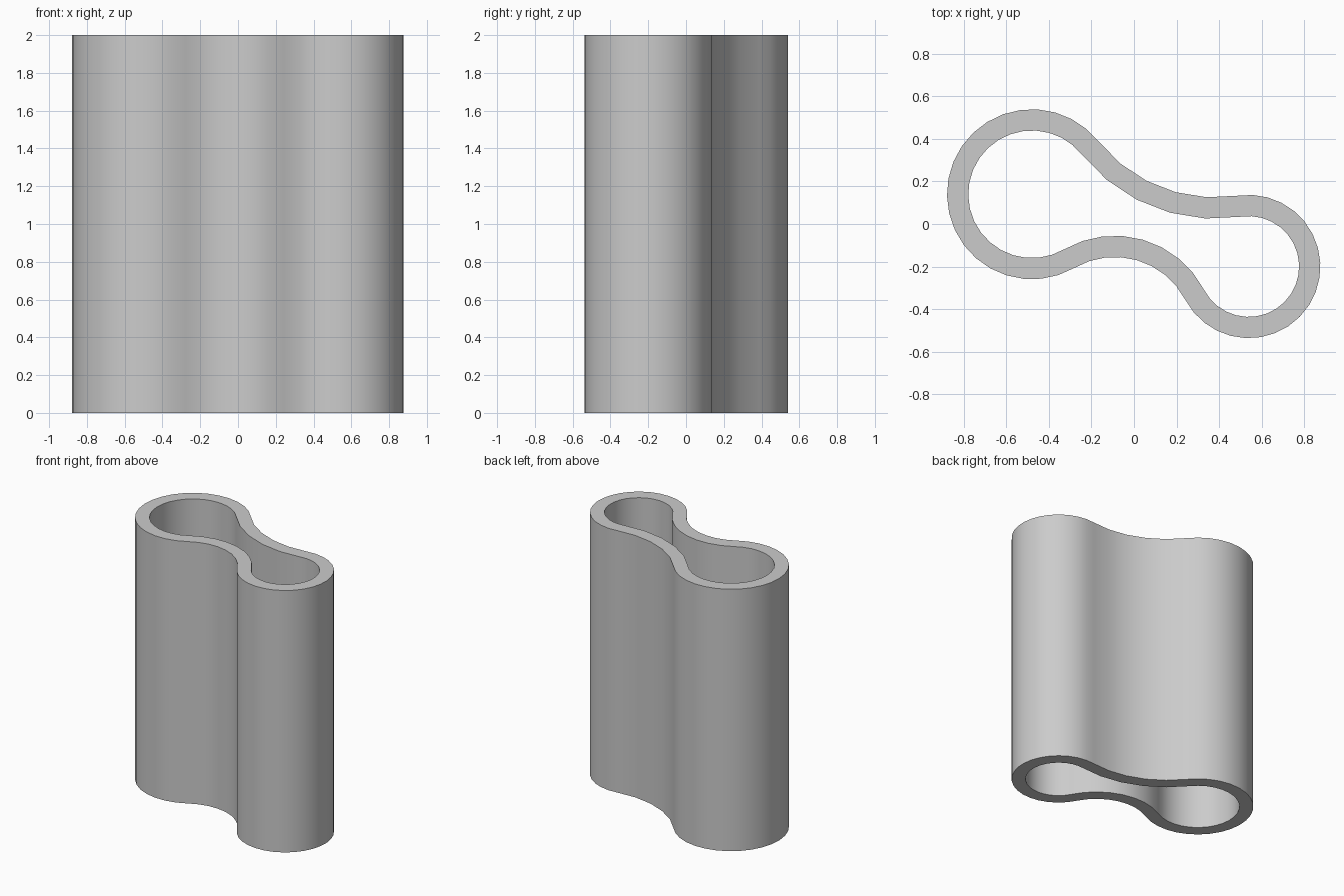
import bpy, bmesh, math
from mathutils import Vector

cube = bpy.data.objects.get("Cube")
if cube:
    bpy.data.objects.remove(cube, do_unlink=True)

HEIGHT, WALL, STEP = 2.0, 0.10, math.radians(12)
big, big_r = Vector((-0.48, 0.14)), 0.40
small, small_r = Vector((0.54, -0.20)), 0.337


def tangent_centre(radius, side):
    """Centre of a fillet circle touching both lobes from outside."""
    a, b = big_r + radius, small_r + radius
    axis = small - big
    d = axis.length
    axis.normalize()
    along = (a * a - b * b + d * d) / (2 * d)
    across = math.sqrt(a * a - along * along)
    return big + axis * along + Vector((-axis.y, axis.x)) * across * side


def arc(centre, radius, start, end, turn):
    """Outer and inner wall points along one arc; turn is 1 or -1."""
    a = math.atan2(start.y - centre.y, start.x - centre.x)
    b = math.atan2(end.y - centre.y, end.x - centre.x)
    sweep = ((b - a) * turn) % math.tau
    n = max(2, round(sweep / STEP))
    points = []
    for i in range(n):
        t = a + turn * sweep * i / n
        ray = Vector((math.cos(t), math.sin(t)))
        points.append((centre + ray * radius, centre + ray * (radius - turn * WALL)))
    return points


# Closed wall profile: two round lobes joined by two tangent fillets
upper_r, lower_r = 0.70, 0.375
upper = tangent_centre(upper_r, 1)
lower = tangent_centre(lower_r, -1)
profile = (arc(small, small_r, lower, upper, 1)
           + arc(upper, upper_r, small, big, -1)
           + arc(big, big_r, upper, lower, 1)
           + arc(lower, lower_r, big, small, -1))

# Open tube: outer wall, top rim, inner wall, bottom rim
bm = bmesh.new()
loops = []
for outer, inner in profile:
    loops.append([bm.verts.new((p.x, p.y, z)) for p, z in
                  ((outer, 0), (outer, HEIGHT), (inner, HEIGHT), (inner, 0))])
for i, here in enumerate(loops):
    after = loops[(i + 1) % len(loops)]
    for k in range(4):
        j = (k + 1) % 4
        bm.faces.new((here[k], after[k], after[j], here[j]))
bmesh.ops.recalc_face_normals(bm, faces=bm.faces[:])
mesh = bpy.data.meshes.new("tube_wall")
bm.to_mesh(mesh)
bm.free()

tube = bpy.data.objects.new("tube_wall", mesh)
bpy.context.collection.objects.link(tube)

# Plain grey
grey = bpy.data.materials.new("plain_grey")
grey.use_nodes = True
colour = (0.6, 0.6, 0.6, 1)
grey.diffuse_color = colour
grey.node_tree.nodes["Principled BSDF"].inputs["Base Color"].default_value = colour
mesh.materials.append(grey)

bpy.ops.object.select_all(action="DESELECT")
tube.select_set(True)
bpy.context.view_layer.objects.active = tube
bpy.ops.object.shade_smooth_by_angle(angle=math.radians(30))
